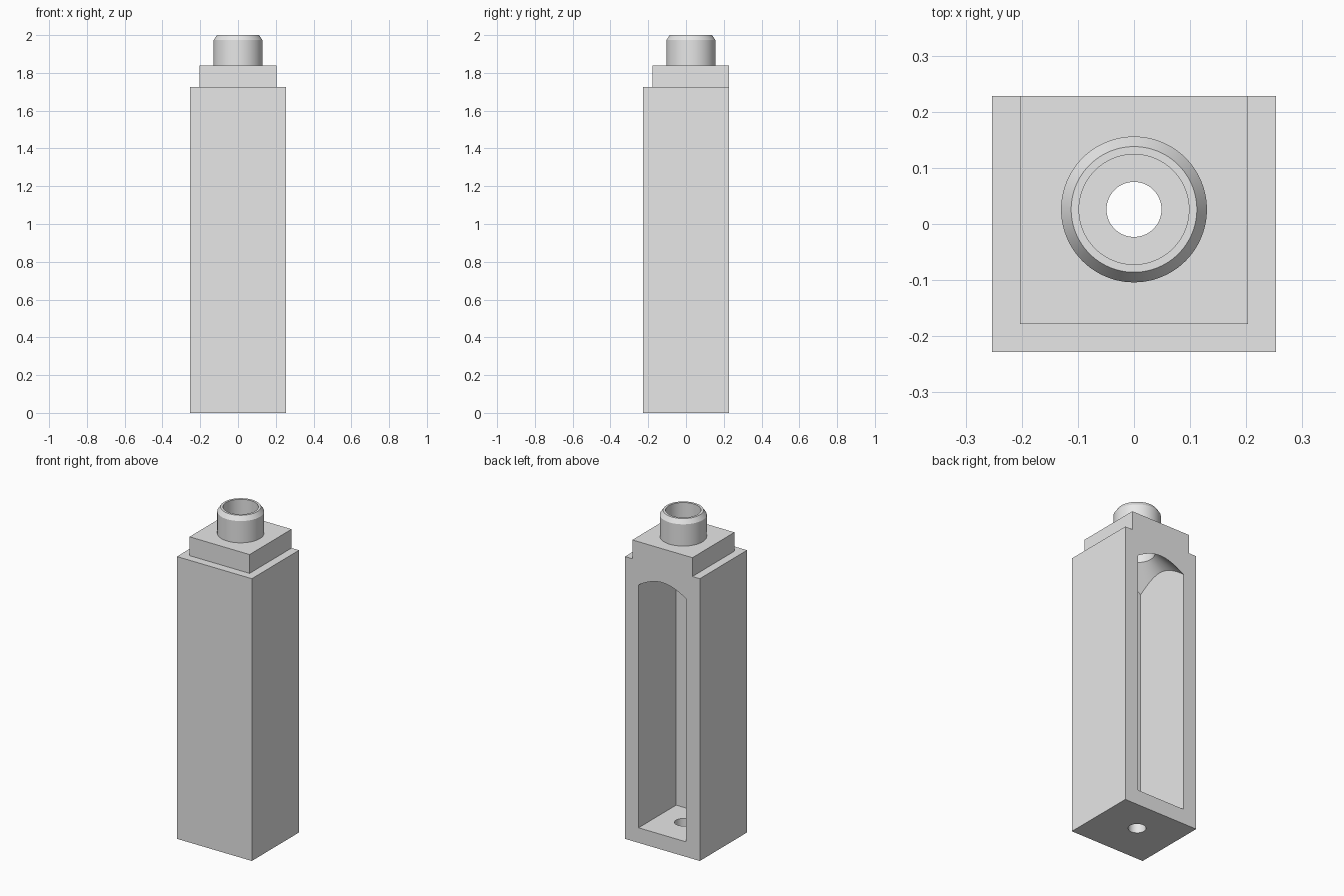
import bpy, bmesh, math
from mathutils import Vector

if "Cube" in bpy.data.objects:
    bpy.data.objects.remove(bpy.data.objects["Cube"], do_unlink=True)

AXIS_Y = 0.026      # bore axis
HALF_W, HALF_D = 0.253, 0.228
BODY_TOP, STEP_TOP = 1.725, 1.84
CAVITY = 0.161      # cavity half width
BORE, DRAIN = 0.098, 0.049

grey = bpy.data.materials.new("plain grey")
grey.use_nodes = True
grey.diffuse_color = (0.8, 0.8, 0.8, 1)
grey.node_tree.nodes["Principled BSDF"].inputs["Base Color"].default_value = grey.diffuse_color


def finish(bm, name):
    bmesh.ops.recalc_face_normals(bm, faces=bm.faces)
    mesh = bpy.data.meshes.new(name)
    bm.to_mesh(mesh)
    bm.free()
    mesh.materials.append(grey)
    ob = bpy.data.objects.new(name, mesh)
    bpy.context.collection.objects.link(ob)
    return ob


def box(name, low, high):
    bm = bmesh.new()
    bmesh.ops.create_cube(bm, size=1)
    low, high = Vector(low), Vector(high)
    for v in bm.verts:
        v.co = (low + high) / 2 + v.co * (high - low)
    return finish(bm, name)


def lathe(name, profile, steps=96):
    """Solid of revolution about the bore axis from (radius, height) points."""
    bm = bmesh.new()
    pts = [(0, profile[0][1])] + profile + [(0, profile[-1][1])]
    verts = [bm.verts.new((r, AXIS_Y, z)) for r, z in pts]
    edges = [bm.edges.new(pair) for pair in zip(verts, verts[1:])]
    bmesh.ops.spin(bm, geom=verts + edges, cent=(0, AXIS_Y, 0), axis=(0, 0, 1),
                   angle=math.tau, steps=steps)
    bmesh.ops.remove_doubles(bm, verts=bm.verts, dist=1e-5)
    return finish(bm, name)


def combine(target, tool, operation):
    """Apply a boolean and discard the tool object."""
    mod = target.modifiers.new("shape", 'BOOLEAN')
    mod.operation, mod.solver, mod.object = operation, 'EXACT', tool
    bpy.context.view_layer.objects.active = target
    bpy.ops.object.modifier_apply(modifier=mod.name)
    bpy.data.objects.remove(tool, do_unlink=True)


# Outer shape: tall block, stepped shoulder flush with the back, chamfered collar
housing = box("housing", (-HALF_W, -HALF_D, 0), (HALF_W, HALF_D, BODY_TOP))
shoulder = box("shoulder", (-0.203, -0.178, 1.7), (0.203, HALF_D, STEP_TOP))
collar = lathe("collar", [(0.13, 1.8), (0.13, 1.973), (0.112, 2), (0.112, 2)][:3])
combine(housing, shoulder, 'UNION')
combine(housing, collar, 'UNION')

# Cavity open to the back, with a conical roof rising to the bore
cavity = box("cavity", (-CAVITY, AXIS_Y - CAVITY, 0.092), (CAVITY, 0.3, 1.9))
roof = lathe("roof_cone", [(0.5, -0.1), (0.5, 1.335), (0.09, 1.745)])
combine(cavity, roof, 'INTERSECT')
combine(housing, cavity, 'DIFFERENCE')

# Bore through the collar and drain hole through the floor
combine(housing, lathe("bore", [(BORE, 1.5), (BORE, 2.1)]), 'DIFFERENCE')
combine(housing, lathe("drain", [(DRAIN, -0.1), (DRAIN, 0.3)]), 'DIFFERENCE')

bpy.ops.object.select_all(action='DESELECT')
housing.select_set(True)
bpy.context.view_layer.objects.active = housing
bpy.ops.object.shade_smooth_by_angle(angle=math.radians(25))
